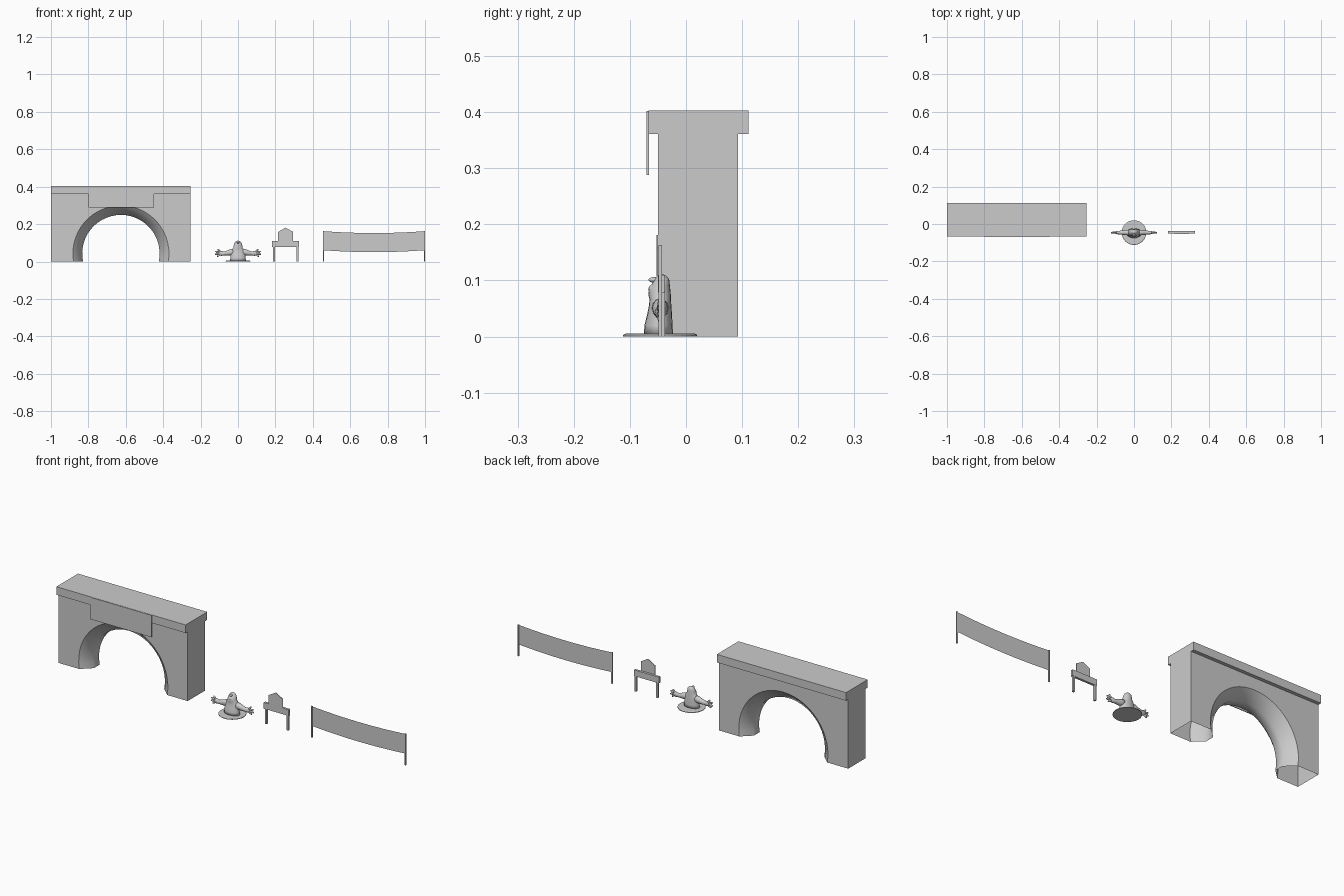
import bpy, bmesh, math
from mathutils import Vector

if "Cube" in bpy.data.objects:
    bpy.data.objects.remove(bpy.data.objects["Cube"])


def finish(name, bm, smooth=False, normals=True):
    if normals:
        bmesh.ops.recalc_face_normals(bm, faces=bm.faces)
    me = bpy.data.meshes.new(name)
    bm.to_mesh(me)
    bm.free()
    for p in me.polygons:
        p.use_smooth = smooth
    ob = bpy.data.objects.new(name, me)
    bpy.context.collection.objects.link(ob)
    return ob


def box(name, x0, x1, y0, y1, z0, z1):
    bm = bmesh.new()
    bmesh.ops.create_cube(bm, size=1)
    for v in bm.verts:
        v.co = Vector(((x0 + x1) / 2 + v.co.x * (x1 - x0),
                       (y0 + y1) / 2 + v.co.y * (y1 - y0),
                       (z0 + z1) / 2 + v.co.z * (z1 - z0)))
    return finish(name, bm)


def slab(name, pts, y0, y1):
    """Extrude an xz outline along y."""
    bm = bmesh.new()
    f = bm.faces.new([bm.verts.new((x, y0, z)) for x, z in pts])
    ext = bmesh.ops.extrude_face_region(bm, geom=[f])["geom"]
    for v in ext:
        if isinstance(v, bmesh.types.BMVert):
            v.co.y = y1
    if not any(abs(g.calc_center_median().y - y0) < 1e-6 for g in bm.faces):
        bm.faces.new([v for v in bm.verts if abs(v.co.y - y0) < 1e-6])
    return finish(name, bm)


def loft(bm, rings):
    """Skin a list of vertex position rings and cap both ends."""
    vs = [[bm.verts.new(p) for p in r] for r in rings]
    n = len(vs[0])
    for a, b in zip(vs, vs[1:]):
        for i in range(n):
            j = (i + 1) % n
            bm.faces.new((a[i], a[j], b[j], b[i]))
    bm.faces.new(vs[0])
    bm.faces.new(vs[-1])


def circle(n):
    return [(math.cos(2 * math.pi * i / n), math.sin(2 * math.pi * i / n)) for i in range(n)]


# Archway wall: open underneath, tunnel chamfered at both faces
XL, XR, TOP, CX, CZ, SEG = -1.0, -0.255, 0.362, -0.626, 0.042, 28
bm = bmesh.new()
arcs = []
for y, r in ((-0.05, 0.257), (-0.003, 0.207), (0.046, 0.207), (0.093, 0.257)):
    low = math.asin(CZ / r)
    row = []
    for i in range(SEG + 1):
        a = math.pi + low - (math.pi + 2 * low) * i / SEG
        row.append(bm.verts.new((CX + r * math.cos(a), y, CZ + r * math.sin(a))))
    arcs.append(row)
for a, b in zip(arcs, arcs[1:]):
    for i in range(SEG):
        bm.faces.new((a[i], a[i + 1], b[i + 1], b[i]))
corners = []
for y, row in ((-0.05, arcs[0]), (0.093, arcs[-1])):
    c = [bm.verts.new((x, y, z)) for x, z in ((XR, 0), (XR, TOP), (XL, TOP), (XL, 0))]
    bm.faces.new(row + c)
    corners.append(c)
for i in range(3):
    bm.faces.new((corners[0][i], corners[0][i + 1], corners[1][i + 1], corners[1][i]))
wall = finish("arch_wall", bm)
for p in wall.data.polygons:
    p.use_smooth = len(p.vertices) == 4 and p.area < 0.01

box("wall_coping", XL, XR, -0.067, 0.111, 0.361, 0.403)
box("hanging_board", -0.80, -0.45, -0.07, -0.066, 0.288, 0.402)

# Burrow mound disc
CY = -0.046
bm = bmesh.new()
loft(bm, [[(r * c, CY + r * s, z) for c, s in circle(32)]
          for z, r in ((0, 0.066), (0.003, 0.066), (0.005, 0.062))])
finish("ground_disc", bm)

# Animal torso and head: z, half width, half depth, centre y
bm = bmesh.new()
loft(bm, [[(rx * c, cy + ry * s, z) for c, s in circle(20)] for z, rx, ry, cy in (
    (0.003, 0.042, 0.026, -0.049), (0.02, 0.041, 0.025, -0.049),
    (0.04, 0.039, 0.022, -0.047), (0.055, 0.037, 0.020, -0.046),
    (0.066, 0.031, 0.019, -0.046), (0.074, 0.025, 0.020, -0.047),
    (0.084, 0.023, 0.019, -0.047), (0.093, 0.021, 0.016, -0.045),
    (0.102, 0.017, 0.013, -0.043), (0.108, 0.010, 0.008, -0.043),
    (0.111, 0.003, 0.002, -0.043))])
finish("torso_and_head", bm, True)


def ball(name, loc, size):
    m = bmesh.new()
    bmesh.ops.create_uvsphere(m, u_segments=12, v_segments=8, radius=1)
    for v in m.verts:
        v.co = Vector(loc) + Vector([a * b for a, b in zip(v.co, size)])
    finish(name, m, True)


ball("snout", (0, -0.057, 0.101), (0.007, 0.010, 0.005))
ball("muzzle", (0, -0.057, 0.084), (0.015, 0.010, 0.010))

# Arms and spread fingers, mirrored
for side, s in (("left", -1), ("right", 1)):
    bm = bmesh.new()
    loft(bm, [[(s * x, CY + ry * a, z + rz * b) for a, b in circle(12)] for x, z, ry, rz in (
        (0.02, 0.051, 0.015, 0.018), (0.04, 0.049, 0.014, 0.017),
        (0.06, 0.045, 0.012, 0.013), (0.075, 0.043, 0.010, 0.010),
        (0.088, 0.043, 0.009, 0.013), (0.098, 0.044, 0.007, 0.012),
        (0.105, 0.044, 0.004, 0.007))])
    base = Vector((s * 0.09, CY, 0.043))
    for tx, tz in ((0.108, 0.066), (0.122, 0.055), (0.124, 0.038), (0.113, 0.026)):
        tip = Vector((s * tx, CY, tz))
        d = (tip - base).normalized()
        u = d.cross(Vector((0, 1, 0)))
        loft(bm, [[base.lerp(tip, t) + u * (r * a) + Vector((0, r * b, 0))
                   for a, b in circle(8)]
                  for t, r in ((0, 0.006), (0.7, 0.005), (0.93, 0.0035), (1, 0.001))])
    finish(side + "_arm", bm, True)

# Small sign: legs, crossboard, pointed plaque
for i, x in enumerate((0.188, 0.313)):
    box("sign_leg_%d" % (i + 1), x, x + 0.010, -0.048, -0.037, 0, 0.08)
box("sign_crossboard", 0.183, 0.327, -0.050, -0.038, 0.078, 0.110)
slab("sign_plaque", [(0.214, 0.108), (0.295, 0.108), (0.295, 0.158),
                     (0.255, 0.181), (0.214, 0.158)], -0.053, -0.050)

# Stretched banner on two thin open-topped posts
for i, x in enumerate((0.458, 0.997)):
    bm = bmesh.new()
    r = 0.003
    lo, hi = [[bm.verts.new((x + a * r, -0.046 + b * r, z))
               for a, b in ((-1, -1), (1, -1), (1, 1), (-1, 1))] for z in (0, 0.163)]
    for k in range(4):
        j = (k + 1) % 4
        bm.faces.new((lo[k], lo[j], hi[j], hi[k]))
    finish("banner_post_%d" % (i + 1), bm)
bm = bmesh.new()
prev = None
for i in range(9):
    t = i / 8
    sag = 0.010 * 4 * t * (1 - t)
    x = 0.458 + 0.539 * t
    cur = [bm.verts.new((x, -0.046, z - sag)) for z in (0.060, 0.162)]
    if prev:
        bm.faces.new((prev[0], cur[0], cur[1], prev[1]))
    prev = cur
finish("banner_sheet", bm, normals=False)
